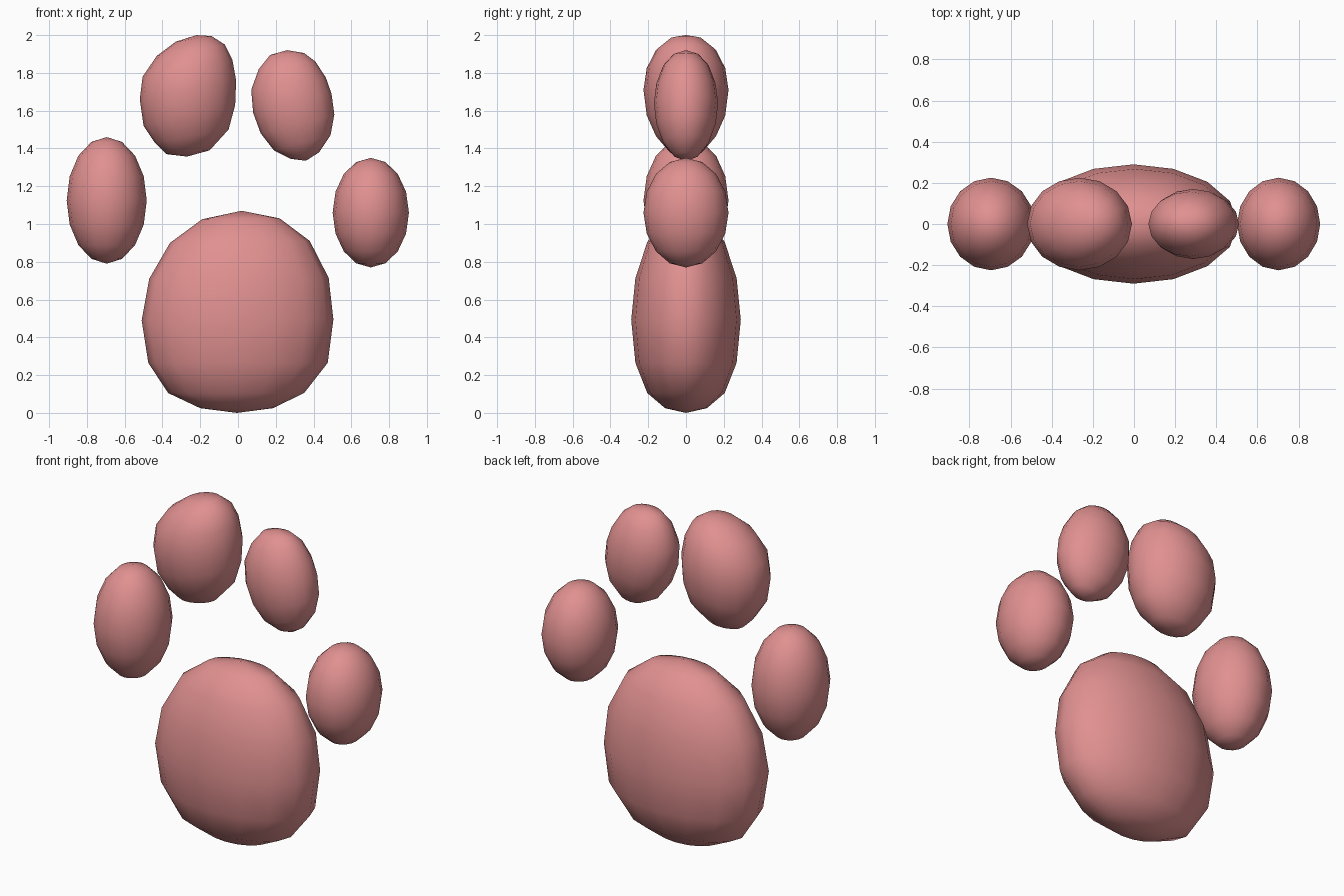
import bpy, bmesh, math

if "Cube" in bpy.data.objects:
    bpy.data.objects.remove(bpy.data.objects["Cube"])

SEG = 16          # sides around each pad
RINGS = SEG // 2  # steps from top pole to bottom pole

pink = bpy.data.materials.new("soft_pink")
pink.diffuse_color = (0.75, 0.28, 0.28, 1)
pink.use_nodes = True
pink.node_tree.nodes["Principled BSDF"].inputs["Base Color"].default_value = pink.diffuse_color


def ellipse(cx, cz, rx, rz):
    """Front outline, clockwise from the top."""
    return [(cx + rx * math.sin(math.tau * i / SEG),
             cz + rz * math.cos(math.tau * i / SEG)) for i in range(SEG)]


def pad(name, outline, depth):
    """Rounded pad: each left/right pair of outline points carries one ring."""
    bm = bmesh.new()
    top = bm.verts.new((outline[0][0], 0, outline[0][1]))
    bottom = bm.verts.new((outline[RINGS][0], 0, outline[RINGS][1]))
    rings = []
    for k in range(1, RINGS):
        (rx, rz), (lx, lz) = outline[k], outline[SEG - k]
        d = depth * math.sin(math.pi * k / RINGS)
        ring = []
        for j in range(SEG):
            a = math.tau * j / SEG
            c = math.cos(a) / 2
            ring.append(bm.verts.new(((rx + lx) / 2 + (rx - lx) * c,
                                      d * math.sin(a),
                                      (rz + lz) / 2 + (rz - lz) * c)))
        rings.append(ring)
    for j in range(SEG):
        n = (j + 1) % SEG
        bm.faces.new((top, rings[0][j], rings[0][n]))
        bm.faces.new((bottom, rings[-1][n], rings[-1][j]))
        for a, b in zip(rings, rings[1:]):
            bm.faces.new((a[j], b[j], b[n], a[n]))
    bmesh.ops.recalc_face_normals(bm, faces=bm.faces[:])
    for f in bm.faces:
        f.smooth = True
    mesh = bpy.data.meshes.new(name)
    bm.to_mesh(mesh)
    bm.free()
    mesh.materials.append(pink)
    obj = bpy.data.objects.new(name, mesh)
    bpy.context.collection.objects.link(obj)
    return obj


# Large palm pad, flatter at the bottom
pad("palm_pad", [
    (.02, 1.07), (.22, 1.03), (.38, .91), (.48, .715),
    (.505, .495), (.475, .265), (.35, .105), (.185, .025),
    (-.005, .0), (-.2, .025), (-.37, .105), (-.475, .265),
    (-.51, .49), (-.47, .71), (-.36, .90), (-.19, 1.025)], .29)

# Outer toes
pad("outer_toe_left", ellipse(-.695, 1.125, .212, .335), .225)
pad("outer_toe_right", ellipse(.703, 1.06, .202, .29), .225)

# Inner toes, leaning towards the middle
pad("inner_toe_left", [
    (-.22, 2.0), (-.14, 1.995), (-.07, 1.95), (-.03, 1.87),
    (-.01, 1.76), (-.015, 1.63), (-.05, 1.50), (-.15, 1.39),
    (-.27, 1.357), (-.38, 1.37), (-.44, 1.43), (-.50, 1.52),
    (-.52, 1.66), (-.505, 1.78), (-.43, 1.89), (-.33, 1.965)], .225)
pad("inner_toe_right", [
    (.26, 1.92), (.35, 1.905), (.41, 1.86), (.465, 1.775),
    (.495, 1.69), (.51, 1.58), (.49, 1.47), (.43, 1.38),
    (.36, 1.335), (.28, 1.345), (.19, 1.39), (.12, 1.48),
    (.08, 1.59), (.07, 1.71), (.11, 1.82), (.17, 1.895)], .17)
